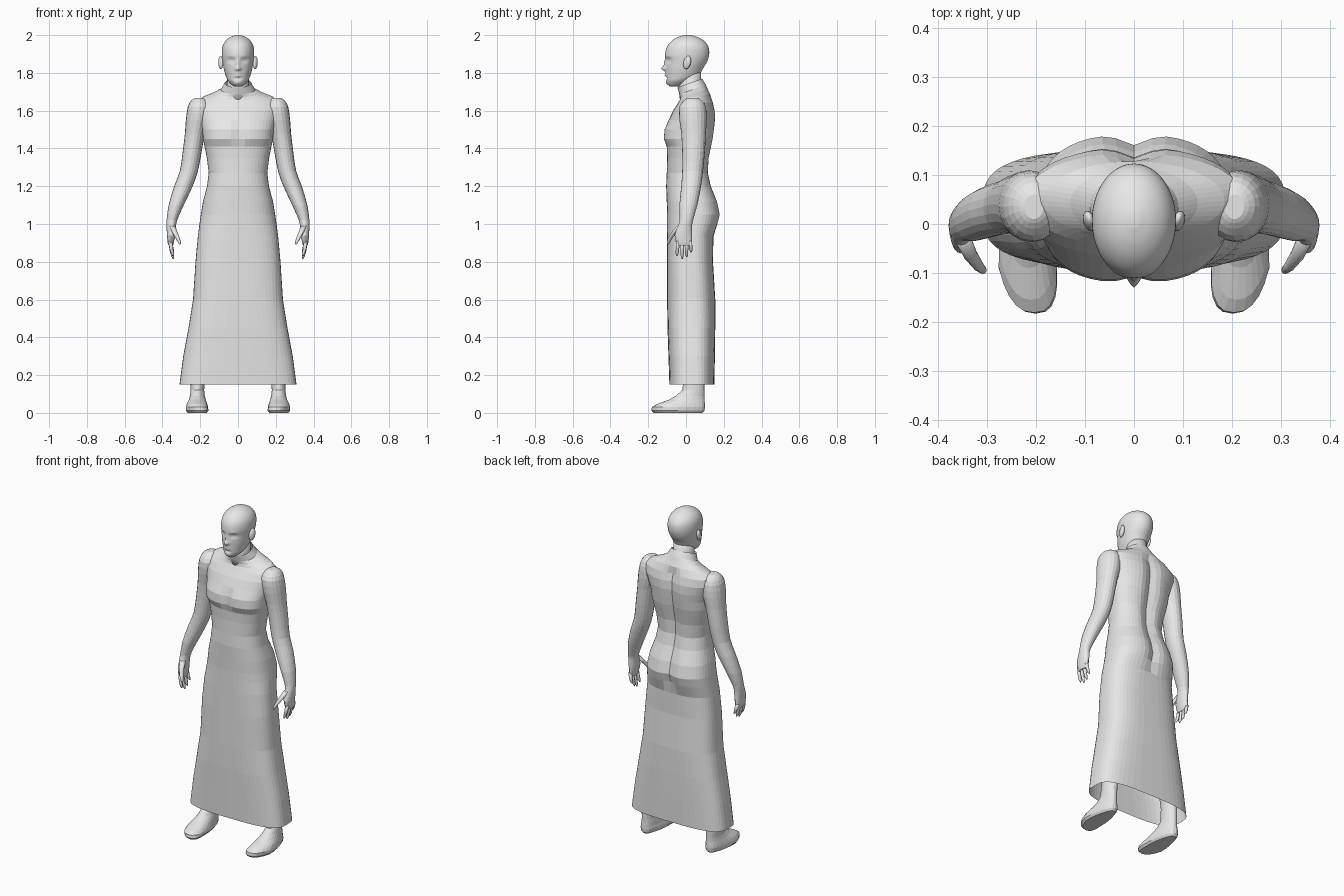
import bpy, bmesh, math

grey = bpy.data.materials.new("light_grey")
grey.diffuse_color = (0.8, 0.8, 0.8, 1)


def spline(a, b, c, d, t):
    return tuple(0.5 * (2*q + (r-p)*t + (2*p-5*q+4*r-s)*t*t + (3*q-p-3*r+s)*t**3)
                 for p, q, r, s in zip(a, b, c, d))


def loft(name, rings, n=16, steps=1, deform=None, caps=True, mirror=False, smooth=False):
    """Skin level superellipse rings: (z, centre x, half width, front y, back y[, exponent])."""
    rings = [r if len(r) == 6 else r + (2.0,) for r in rings]
    fine = []
    for i in range(len(rings) - 1):
        a, d = rings[max(i-1, 0)], rings[min(i+2, len(rings)-1)]
        fine += [spline(a, rings[i], rings[i+1], d, k/steps) for k in range(steps)]
    fine.append(rings[-1])
    bm = bmesh.new()
    loops = []
    for z, cx, hw, yf, yb, e in fine:
        loop = []
        for k in range(n):
            t = 2 * math.pi * k / n
            c, s = math.cos(t), math.sin(t)
            x = cx + hw * math.copysign(abs(c) ** (2/e), c)
            y = (yf+yb)/2 + (yb-yf)/2 * math.copysign(abs(s) ** (2/e), s)
            loop.append(bm.verts.new(deform(x, y, z) if deform else (x, y, z)))
        loops.append(loop)
    for lo, hi in zip(loops, loops[1:]):
        for k in range(n):
            bm.faces.new((lo[k], lo[(k+1) % n], hi[(k+1) % n], hi[k]))
    if caps:
        bm.faces.new(loops[0])
        bm.faces.new(loops[-1])
    bmesh.ops.recalc_face_normals(bm, faces=bm.faces)
    return finish(name, bm, mirror, smooth)


def finish(name, bm, mirror, smooth):
    me = bpy.data.meshes.new(name)
    for f in bm.faces:
        f.smooth = smooth
    bm.to_mesh(me)
    bm.free()
    me.materials.append(grey)
    ob = bpy.data.objects.new(name, me)
    bpy.context.collection.objects.link(ob)
    if mirror:
        ob.modifiers.new("Mirror", 'MIRROR').use_mirror_merge = False
    return ob


def bell(v, w):
    return math.exp(-(v/w)**2)


# Long gown: hem, hips, waist, chest, shoulders and high collar
def shape_gown(x, y, z):
    if y > 0.06 and 0.94 < z < 1.66:          # spine groove
        y -= 0.022 * bell(x, 0.035)
    if y < -0.03 and 1.42 < z < 1.53:         # chest cleft
        y += 0.012 * bell(x, 0.03)
    tilt = min(max((z - 1.63) / 0.08, 0), 1) * 0.36
    return x, y, z + tilt * (y - 0.03)


loft("gown", [
    (.15, 0, .31, -.088, .150, 3.2), (.30, 0, .290, -.093, .153, 3.0),
    (.45, 0, .262, -.098, .155, 3.0), (.60, 0, .238, -.100, .155, 2.8),
    (.80, 0, .225, -.100, .143, 2.8), (.93, 0, .213, -.100, .145, 2.6),
    (1.0, 0, .204, -.100, .170, 2.5), (1.05, 0, .197, -.100, .183, 2.5),
    (1.12, 0, .185, -.102, .168, 2.5), (1.20, 0, .164, -.105, .137, 2.4),
    (1.27, 0, .155, -.102, .122, 2.3), (1.35, 0, .165, -.100, .125, 2.4),
    (1.41, 0, .177, -.102, .137, 2.5), (1.45, 0, .185, -.120, .145, 2.6),
    (1.50, 0, .190, -.117, .152, 2.5), (1.55, 0, .205, -.092, .158, 2.3),
    (1.60, 0, .225, -.068, .156, 2.2), (1.64, 0, .225, -.045, .145, 2.1),
    (1.67, 0, .185, -.032, .128, 2.0), (1.69, 0, .130, -.030, .115, 2.0),
    (1.71, 0, .090, -.035, .105, 2.0), (1.75, 0, .070, -.045, .085, 2.0),
], n=48, deform=shape_gown, caps=False)

# Neck inside the collar
loft("neck", [(1.64, 0, .06, -.03, .09), (1.72, 0, .058, -.04, .08),
              (1.82, 0, .056, -.04, .08)], n=24, smooth=True)

# Head, with facial features as soft bumps: x, z, width, height, amount
FEATURES = [
    (0, 1.822, .014, .012, .024), (0, 1.85, .009, .022, .012),         # nose
    (.035, 1.868, .016, .011, -.014), (.035, 1.868, .010, .006, .007),  # eyes
    (.035, 1.888, .020, .006, .004),                                    # brow
    (0, 1.797, .018, .004, .008), (0, 1.785, .015, .005, .008),         # lips
    (0, 1.770, .020, .006, -.006), (0, 1.748, .018, .010, .004),        # chin
]


def shape_face(x, y, z):
    if y < -0.03:
        for cx, cz, w, h, amount in FEATURES:
            y -= amount * bell(abs(x) - cx, w) * bell(z - cz, h)
    return x, y, z


loft("head", [
    (1.728, 0, .020, -.085, -.03), (1.74, 0, .036, -.098, .00),
    (1.76, 0, .054, -.104, .035), (1.785, 0, .065, -.105, .07),
    (1.82, 0, .075, -.105, .088), (1.86, 0, .082, -.106, .112),
    (1.90, 0, .086, -.110, .123), (1.94, 0, .082, -.100, .118),
    (1.97, 0, .066, -.075, .095), (1.99, 0, .040, -.042, .06),
    (2.00, 0, .012, -.008, .025),
], n=64, steps=5, deform=shape_face, smooth=True)

# Ears
bm = bmesh.new()
bmesh.ops.create_uvsphere(bm, u_segments=14, v_segments=10, radius=1)
for v in bm.verts:
    x, y, z = v.co
    v.co = (.091 + .013*x + .004*y, .006 + .020*y + .006*z, 1.855 + .035*z)
finish("ears", bm, True, True)

# Arms with palms
loft("arms", [
    (1.668, .205, .020, .01, .06), (1.655, .205, .042, -.01, .085),
    (1.62, .206, .060, -.035, .105), (1.55, .215, .061, -.035, .11),
    (1.48, .228, .053, -.025, .105), (1.38, .243, .050, -.02, .10),
    (1.28, .260, .048, -.02, .09), (1.20, .289, .049, -.025, .08),
    (1.10, .327, .040, -.035, .06), (1.02, .350, .028, -.035, .037),
    (.985, .353, .025, -.045, .032), (.94, .354, .022, -.06, .032),
    (.90, .356, .016, -.053, .032), (.885, .356, .012, -.048, .028),
], n=20, steps=2, mirror=True)

# Fingers: name, root y, tip y, tip z
for name, y0, y1, z1 in (("index_fingers", -.042, -.048, .83), ("middle_fingers", -.020, -.020, .815),
                         ("ring_fingers", .002, .004, .825), ("little_fingers", .022, .027, .85)):
    rings = []
    for t, r in ((0, .0105), (.5, .0095), (.85, .008), (1, .003)):
        y = y0 + (y1 - y0) * t
        rings.append((.91 + (z1 - .91) * t, .358 - .004*t - .012*t*t, r, y - r, y + r))
    loft(name, rings, n=10, mirror=True, smooth=True)

# Thumbs
loft("thumbs", [(.99, .348, .016, -.05, -.015), (.955, .334, .014, -.078, -.048),
                (.925, .319, .011, -.096, -.072), (.90, .309, .008, -.102, -.086),
                (.892, .307, .003, -.099, -.093)], n=12, mirror=True, smooth=True)


# Legs and bare feet, narrower at the heel and angled at the toes
def shape_foot(x, y, z):
    if z < 0.1:
        k = 1 - z / 0.1
        heel = min(max((y + 0.06) / 0.12, 0), 1)
        x = .215 + (x - .215) * (1 - .3 * heel * k)
        x -= .018 * k * min(max((-y - .09) / .09, 0), 1)
    return x, y, z


loft("legs", [
    (.0, .217, .052, -.172, .088, 2.5), (.012, .217, .061, -.183, .098, 2.5),
    (.03, .217, .061, -.181, .10, 2.5), (.046, .217, .056, -.155, .10, 2.3),
    (.07, .215, .047, -.09, .098, 2.1), (.09, .215, .040, -.055, .098),
    (.12, .215, .036, -.02, .098), (.20, .212, .037, -.008, .10),
    (.35, .203, .050, -.02, .125), (.52, .180, .052, -.045, .085),
    (.75, .130, .068, -.07, .10), (.95, .105, .08, -.075, .11),
], n=24, deform=shape_foot, mirror=True)
